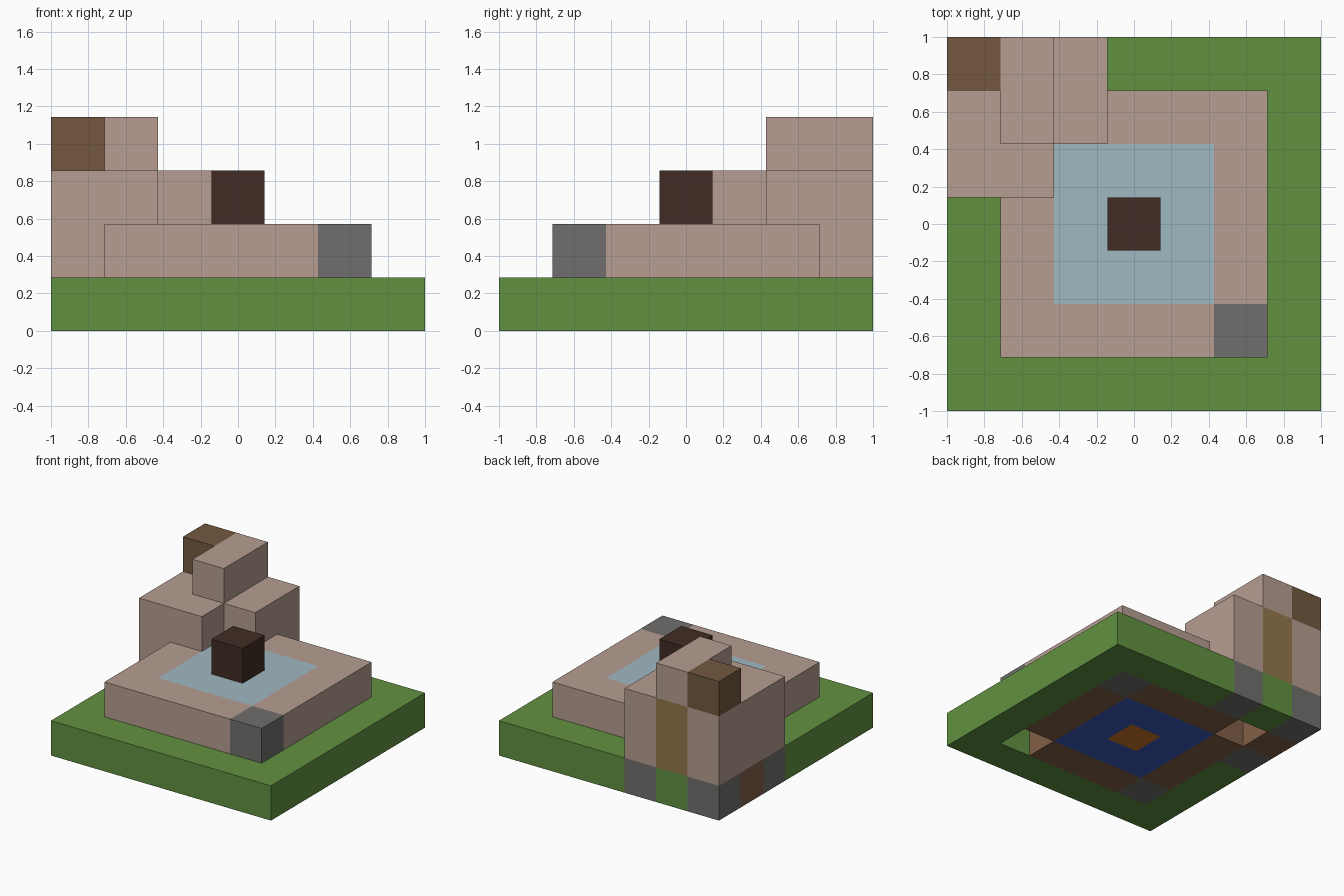
import bpy
import bmesh
from mathutils import Vector

cube = bpy.data.objects.get("Cube")
if cube:
    bpy.data.objects.remove(cube, do_unlink=True)

UNIT = 2 / 7  # edge of one block; the base is seven blocks wide


def make_material(name, rgb):
    """Flat material from display colour values, stored as linear."""
    lin = [((c / 255 + 0.055) / 1.055) ** 2.4 for c in rgb]
    mat = bpy.data.materials.new(name)
    mat.use_nodes = True
    mat.diffuse_color = (*lin, 1)
    bsdf = mat.node_tree.nodes["Principled BSDF"]
    bsdf.inputs["Base Color"].default_value = (*lin, 1)
    bsdf.inputs["Roughness"].default_value = 0.9
    return mat


MATERIALS = {name: make_material(name, rgb) for name, rgb in {
    "grass_green": (97, 145, 65),
    "stone_grey": (112, 111, 109),
    "clay_pink": (182, 157, 145),
    "earth_brown": (130, 95, 71),
    "bark_brown": (115, 89, 63),
    "plank_tan": (148, 119, 77),
    "dark_wood": (64, 44, 35),
    "ice_blue": (160, 184, 194),
    "deep_blue": (58, 89, 190),
    "ember_orange": (205, 115, 36),
}.items()}

cells = {}  # block position -> (part name, colour)


def fill(part, colour, x, y, z):
    """Fill an inclusive range of blocks; later fills replace earlier ones."""
    for i in range(x[0], x[-1] + 1):
        for j in range(y[0], y[-1] + 1):
            for k in range(z[0], z[-1] + 1):
                cells[i, j, k] = (part, colour)


# Ground tier: nested squares
fill("grass_base", "grass_green", (0, 6), (0, 6), (0,))
fill("earth_foundation", "earth_brown", (1, 5), (1, 5), (0,))
fill("pool_bed", "deep_blue", (2, 4), (2, 4), (0,))
fill("ember_core", "ember_orange", (3,), (3,), (0,))
for x, y in ((1, 1), (5, 5), (0, 4), (0, 6), (2, 6)):
    fill("foundation_stones", "stone_grey", (x,), (y,), (0,))
fill("earth_foundation", "earth_brown", (0,), (5,), (0,))

# Open pits on the underside
for pit in ((5, 1, 0), (1, 5, 0)):
    del cells[pit]

# Raised terrace with its pool and corner stone
fill("terrace", "clay_pink", (1, 5), (1, 5), (1,))
fill("pool", "ice_blue", (2, 4), (2, 4), (1,))
fill("corner_stone", "stone_grey", (5,), (1,), (1,))
fill("centre_block", "dark_wood", (3,), (3,), (2,))

# Stepped tower in the back corner
fill("tower", "clay_pink", (0,), (4, 6), (1, 2))
fill("tower", "clay_pink", (1,), (4, 5), (2,))
fill("tower", "clay_pink", (2,), (6,), (1,))
fill("tower", "clay_pink", (2,), (5, 6), (2,))
fill("tower_door", "plank_tan", (1,), (6,), (1, 2))
fill("tower_top", "clay_pink", (1,), (5, 6), (3,))
fill("chimney", "bark_brown", (0,), (6,), (3,))


def build_part(part):
    """Mesh the exposed sides of every block in one part."""
    bm = bmesh.new()
    colour = None
    for pos, (owner, block_colour) in cells.items():
        if owner != part:
            continue
        colour = block_colour
        centre = Vector(pos) + Vector((0.5, 0.5, 0.5))
        for axis in range(3):
            for sign in (-1, 1):
                normal = Vector((0, 0, 0))
                normal[axis] = sign
                if tuple(int(a + b) for a, b in zip(pos, normal)) in cells:
                    continue
                u = Vector((0, 0, 0))
                u[(axis + 1) % 3] = 0.5
                v = normal.cross(u)
                mid = centre + normal / 2
                corners = (mid - u - v, mid + u - v, mid + u + v, mid - u + v)
                bm.faces.new([bm.verts.new(c * UNIT - Vector((1, 1, 0)))
                              for c in corners])
    bmesh.ops.remove_doubles(bm, verts=bm.verts, dist=0.001)
    # Join the block sides into large flat faces
    bmesh.ops.dissolve_limit(bm, angle_limit=0.01, verts=bm.verts, edges=bm.edges)
    mesh = bpy.data.meshes.new(part)
    bm.to_mesh(mesh)
    bm.free()
    mesh.materials.append(MATERIALS[colour])
    bpy.context.collection.objects.link(bpy.data.objects.new(part, mesh))


for part in sorted({owner for owner, _ in cells.values()}):
    build_part(part)
